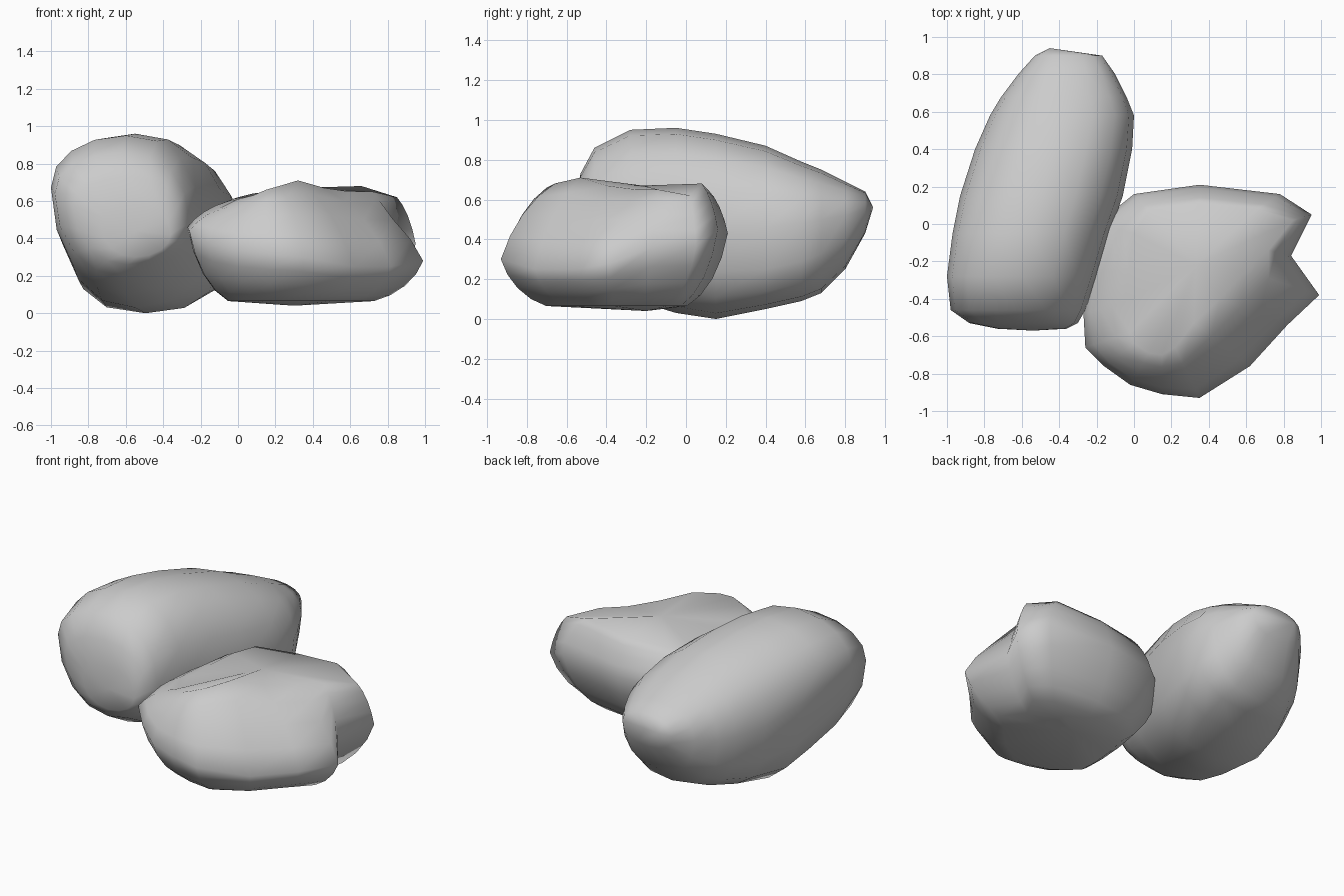
import bpy, bmesh, math
from mathutils import Vector


def loft(name, rings, tip_a, tip_b):
    """Skin a closed body through rings of equal size, with a fan at each end."""
    bm = bmesh.new()
    loops = [[bm.verts.new(p) for p in r] for r in rings]
    n = len(loops[0])
    for a, b in zip(loops, loops[1:]):
        for i in range(n):
            j = (i + 1) % n
            bm.faces.new((a[i], a[j], b[j], b[i]))
    for ring, tip in ((loops[0], tip_a), (loops[-1], tip_b)):
        c = bm.verts.new(tip)
        for i in range(n):
            bm.faces.new((ring[i], ring[(i + 1) % n], c))
    bmesh.ops.recalc_face_normals(bm, faces=bm.faces)
    me = bpy.data.meshes.new(name)
    bm.to_mesh(me)
    bm.free()
    ob = bpy.data.objects.new(name, me)
    bpy.context.collection.objects.link(ob)
    for p in me.polygons:
        p.use_smooth = True
    return ob


# Tall rock: sections along y as
# (y, x left, x right, z bottom, z top, z widest left, z widest right, underside fullness)
sections = [
    (-0.56, -0.73, -0.36, 0.30, 0.58, 0.46, 0.42, 2.0),
    (-0.53, -0.88, -0.30, 0.26, 0.73, 0.57, 0.46, 2.0),
    (-0.46, -0.98, -0.26, 0.20, 0.86, 0.64, 0.48, 2.0),
    (-0.28, -1.00, -0.20, 0.10, 0.95, 0.67, 0.48, 2.0),
    (-0.05, -0.97, -0.13, 0.03, 0.96, 0.63, 0.46, 2.2),
    (0.15, -0.93, -0.06, 0.00, 0.93, 0.57, 0.45, 2.6),
    (0.40, -0.85, -0.01, 0.05, 0.87, 0.50, 0.46, 2.9),
    (0.58, -0.77, 0.00, 0.09, 0.79, 0.48, 0.48, 2.7),
    (0.68, -0.71, -0.04, 0.13, 0.75, 0.48, 0.50, 2.5),
    (0.80, -0.62, -0.10, 0.25, 0.69, 0.50, 0.52, 2.4),
    (0.90, -0.53, -0.17, 0.43, 0.64, 0.54, 0.55, 2.4),
]
rings = []
for y, xl, xr, zb, zt, zl, zr, full in sections:
    ring = []
    zm = (zl + zr) / 2
    for k in range(16):
        a = 2 * math.pi * k / 16
        c, s = math.cos(a), math.sin(a)
        e = 2 / 2.2 if s > 0 else 2 / full
        c = math.copysign(abs(c) ** e, c)
        s = math.copysign(abs(s) ** e, s)
        tilt = (zr - zl) / 2 * c * (1 - abs(s))
        ring.append(((xl + xr) / 2 + (xr - xl) / 2 * c, y,
                     zm + tilt + (zt - zm if s > 0 else zm - zb) * s))
    rings.append(ring)
loft("tall_rock", rings, (-0.54, -0.57, 0.44), (-0.45, 0.94, 0.56))

# Flat rock: widest outline point (x, y, z) and matching plateau edge point
edge = [
    (-0.27, -0.48, .46, -0.05, -0.42, .60), (-0.26, -0.66, .44, -0.02, -0.58, .59),
    (-0.16, -0.76, .38, 0.00, -0.64, .61), (-0.02, -0.86, .34, 0.08, -0.69, .63),
    (0.15, -0.91, .32, 0.15, -0.70, .66), (0.35, -0.93, .30, 0.22, -0.66, .68),
    (0.62, -0.76, .25, 0.32, -0.53, .71), (0.82, -0.54, .25, 0.46, -0.40, .67),
    (0.99, -0.38, .28, 0.60, -0.25, .65), (0.84, -0.17, .36, 0.72, -0.14, .65),
    (0.95, 0.05, .37, 0.85, 0.02, .62), (0.78, 0.16, .45, 0.66, 0.08, .68),
    (0.35, 0.21, .43, 0.35, 0.11, .65), (0.00, 0.16, .42, 0.08, 0.07, .64),
    (-0.20, 0.00, .42, 0.00, -0.05, .62), (-0.25, -0.25, .45, -0.03, -0.25, .61),
]


def bulge(p, q, t, k):
    """Point between p and q, blending a straight slope with a rounded one."""
    u = t + k * (1 - math.cos(t * math.pi / 2) - t)
    v = t + k * (math.sin(t * math.pi / 2) - t)
    return (p.x + (q.x - p.x) * u, p.y + (q.y - p.y) * u, p.z + (q.z - p.z) * v)


mid = [Vector(e[:3]) for e in edge]
top = [Vector(e[3:]) for e in edge]
base = [Vector((.3 + (m.x - .3) * .62, -.33 + (m.y + .33) * .62, .065)) for m in mid]
rings = [[bulge(m, b, t, .6) for m, b in zip(mid, base)] for t in (1, .75, .5, .25)]
rings += [[bulge(m, q, t, .45) for m, q in zip(mid, top)] for t in (0, .25, .5, .75, 1)]
loft("flat_rock", rings, (.3, -.2, .04), (.33, -.22, .67))
